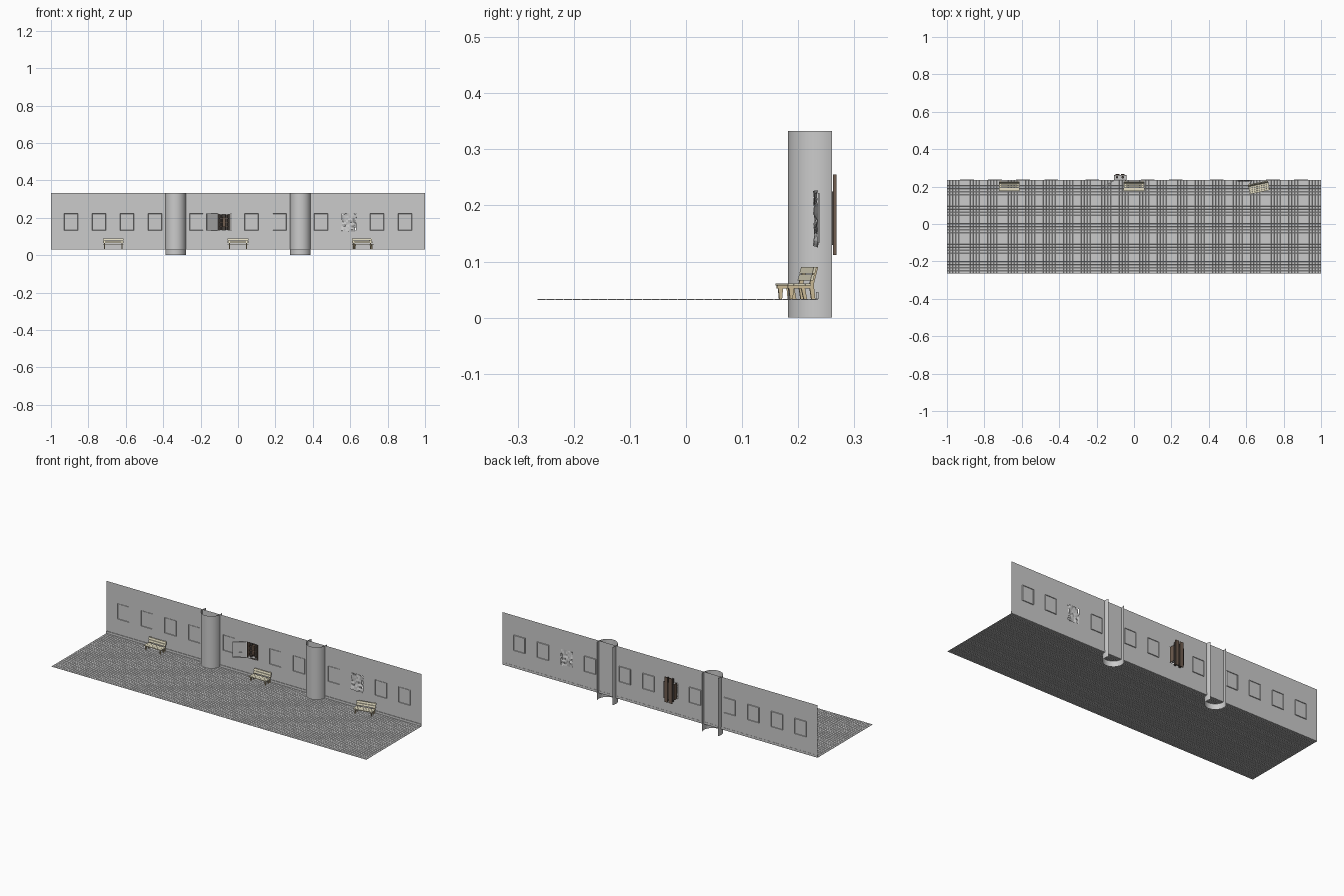
import bpy, bmesh, math, random
from mathutils import Matrix, Vector

if "Cube" in bpy.data.objects:
    bpy.data.objects.remove(bpy.data.objects["Cube"])

random.seed(4)
FLOOR, TOP, WALL_Y = 0.033, 0.333, 0.235
Z0, Z1, PW = 0.133, 0.222, 0.074
PANELS = [s * c for s in (-1, 1) for c in (0.893, 0.743, 0.593, 0.443, 0.223, 0.073)]
OPEN_X, BENT_X = -0.073, 0.593


def material(name, rgb):
    m = bpy.data.materials.new(name)
    m.diffuse_color = (*rgb, 1)
    m.use_nodes = True
    m.node_tree.nodes["Principled BSDF"].inputs["Base Color"].default_value = m.diffuse_color
    return m


CREAM = material("cream_wood", (0.78, 0.73, 0.55))
TAN = material("tan_wood", (0.66, 0.54, 0.33))
DARK = material("dark_metal", (0.06, 0.05, 0.045))
BROWN = material("brown_metal", (0.16, 0.11, 0.08))


def finish(name, bm, mat=None, matrix=None):
    bmesh.ops.recalc_face_normals(bm, faces=bm.faces)
    me = bpy.data.meshes.new(name)
    bm.to_mesh(me)
    bm.free()
    ob = bpy.data.objects.new(name, me)
    bpy.context.collection.objects.link(ob)
    if mat:
        me.materials.append(mat)
    if matrix:
        ob.matrix_world = matrix
    return ob


def box(name, x, y, z, mat=None, matrix=None):
    bm = bmesh.new()
    bmesh.ops.create_cube(bm, size=1)
    for v in bm.verts:
        for i, (a, b) in enumerate((x, y, z)):
            v.co[i] = a if v.co[i] < 0 else b
    return finish(name, bm, mat, matrix)


def prism(name, profile, x0, x1, mat, matrix):
    # y-z outline extruded along x
    bm = bmesh.new()
    f = bm.faces.new([bm.verts.new((x0, y, z)) for y, z in profile])
    ext = bmesh.ops.extrude_face_region(bm, geom=[f])
    bmesh.ops.translate(bm, vec=(x1 - x0, 0, 0),
                        verts=[g for g in ext["geom"] if isinstance(g, bmesh.types.BMVert)])
    return finish(name, bm, mat, matrix)


def pipe(name, x, y, z0, z1, r, mat):
    bm = bmesh.new()
    bmesh.ops.create_cone(bm, cap_ends=True, segments=12, radius1=r, radius2=r, depth=z1 - z0)
    for f in bm.faces:
        f.smooth = len(f.verts) == 4
    return finish(name, bm, mat, Matrix.Translation((x, y, (z0 + z1) / 2)))


# tiled floor: every tile inset and slightly raised from the joints
bm = bmesh.new()
bmesh.ops.create_grid(bm, x_segments=128, y_segments=32, size=1)
for v in bm.verts:
    v.co = (v.co.x, v.co.y * 0.25 - 0.015, FLOOR - 0.001)
bmesh.ops.inset_individual(bm, faces=bm.faces[:], thickness=0.0012, depth=0.001)
floor = finish("tiled_floor", bm)

# wall sheet with recessed panels and two open bays
bm = bmesh.new()
xs = sorted([-1, 1] + [c + s * PW / 2 for c in PANELS for s in (-1, 1)])
zs = [FLOOR, Z0, Z1, TOP]
verts = [[bm.verts.new((x, WALL_Y, z)) for z in zs] for x in xs]
panels = []
for i in range(len(xs) - 1):
    for j in range(3):
        mid = (xs[i] + xs[i + 1]) / 2
        is_panel = j == 1 and i % 2 == 1
        if is_panel and min(abs(mid - OPEN_X), abs(mid - BENT_X)) < 0.01:
            continue
        f = bm.faces.new((verts[i][j], verts[i + 1][j], verts[i + 1][j + 1], verts[i][j + 1]))
        if is_panel:
            panels.append(f)
bm.normal_update()
bmesh.ops.inset_individual(bm, faces=panels, thickness=0.0015, depth=-0.004)
bmesh.ops.inset_individual(bm, faces=panels, thickness=0.0015, depth=0.003)
finish("panelled_wall", bm)
box("skirting_board", (-1, 1), (WALL_Y - 0.003, WALL_Y + 0.001), (FLOOR, FLOOR + 0.013))

# open-backed round columns
for cx in (-0.334, 0.334):
    bm = bmesh.new()
    start, sweep, n = math.radians(155), math.radians(230), 32
    pairs = []
    for i in range(n + 1):
        a = start + sweep * i / n
        x, y = cx + 0.055 * math.cos(a), 0.237 + 0.055 * math.sin(a)
        pairs.append((bm.verts.new((x, y, 0)), bm.verts.new((x, y, TOP))))
    for (a, b), (c, d) in zip(pairs, pairs[1:]):
        bm.faces.new((a, c, d, b)).smooth = True
    finish("column", bm)

# dented panel hanging in its bay
bm = bmesh.new()
bmesh.ops.create_grid(bm, x_segments=7, y_segments=8, size=0.5)
for v in bm.verts:
    v.co = (v.co.x * 0.073, random.uniform(-0.005, 0.004), v.co.y * 0.096)
bent = finish("dented_panel", bm, None,
              Matrix.Translation((BENT_X, 0.231, 0.176)) @ Matrix.Rotation(math.radians(5), 4, 'Y'))
solid = bent.modifiers.new("thickness", 'SOLIDIFY')
solid.thickness = 0.0015

# open door with raised rim and louvres
hinge = Matrix.Translation((OPEN_X - PW / 2, WALL_Y - 0.002, 0)) @ Matrix.Rotation(math.radians(37), 4, 'Z')
box("cabinet_door", (-0.073, 0), (-0.001, 0.001), (Z0, Z1), None, hinge)
for x in ((-0.073, -0.068), (-0.005, 0)):
    box("door_rim_side", x, (-0.003, 0.003), (Z0, Z1), None, hinge)
for z in (Z0, Z1 - 0.005):
    box("door_rim_end", (-0.068, -0.005), (-0.003, 0.003), (z, z + 0.005), None, hinge)
for i in range(4):
    z = 0.160 + i * 0.011
    box("door_louvre", (-0.052, -0.022), (-0.0025, 0.0025), (z, z + 0.003), None, hinge)

# machinery in the cabinet bay
box("cabinet_back", (-0.107, -0.041), (0.260, 0.263), (Z0 - 0.003, Z1 + 0.003), DARK)
for x in (-0.107, -0.043):
    box("cabinet_side", (x, x + 0.003), (WALL_Y, 0.260), (Z0, Z1), BROWN)
for z in (Z0, Z1 - 0.003):
    box("cabinet_end", (-0.104, -0.043), (WALL_Y + 0.004, 0.260), (z, z + 0.003))
for x in (-0.098, -0.070):
    box("rear_channel", (x, x + 0.020), (0.262, 0.268), (0.112, 0.255), BROWN)
for x in (-0.091, -0.060):
    pipe("riser_pipe", x, 0.250, 0.118, 0.248, 0.0065, DARK)
box("switch_block", (-0.082, -0.068), (0.243, 0.260), (0.150, 0.205), BROWN)
for z in (0.150, 0.172, 0.194):
    box("pipe_clamp", (-0.101, -0.049), (0.242, 0.245), (z, z + 0.004), BROWN)


def bench(cx, cy, angle):
    m = Matrix.Translation((cx, cy, FLOOR)) @ Matrix.Rotation(math.radians(angle), 4, 'Z')
    for s in (-1, 1):
        x0 = s * 0.046 - 0.0025
        # splayed rear post, front leg, middle leg and seat bearer
        prism("rear_post", [(0.016, 0), (0.023, 0), (0.020, 0.026), (0.028, 0.057),
                            (0.022, 0.057), (0.012, 0.026)], x0, x0 + 0.005, TAN, m)
        prism("front_leg", [(-0.023, 0), (-0.018, 0), (-0.016, 0.021), (-0.025, 0.021)],
              x0, x0 + 0.005, TAN, m)
        prism("middle_leg", [(0.002, 0), (0.008, 0), (0.004, 0.021), (-0.003, 0.021)],
              x0, x0 + 0.005, TAN, m)
        prism("seat_bearer", [(-0.027, 0.019), (0.018, 0.019), (0.018, 0.024), (-0.027, 0.024)],
              x0, x0 + 0.005, TAN, m)
    for i in range(4):
        y = -0.028 + i * 0.0105
        box("seat_slat", (-0.055, 0.055), (y, y + 0.0098), (0.024, 0.028), CREAM, m)
    # two leaning backrest boards
    for z in (0.033, 0.046):
        y = 0.0105 + (z - 0.026) * 0.27
        prism("backrest_board", [(y, z), (y + 0.005, z), (y + 0.008, z + 0.011), (y + 0.003, z + 0.011)],
              -0.055, 0.055, CREAM, m)


bench(-0.667, 0.204, 0)
bench(0.0, 0.204, 0)
bench(0.667, 0.198, 12)
